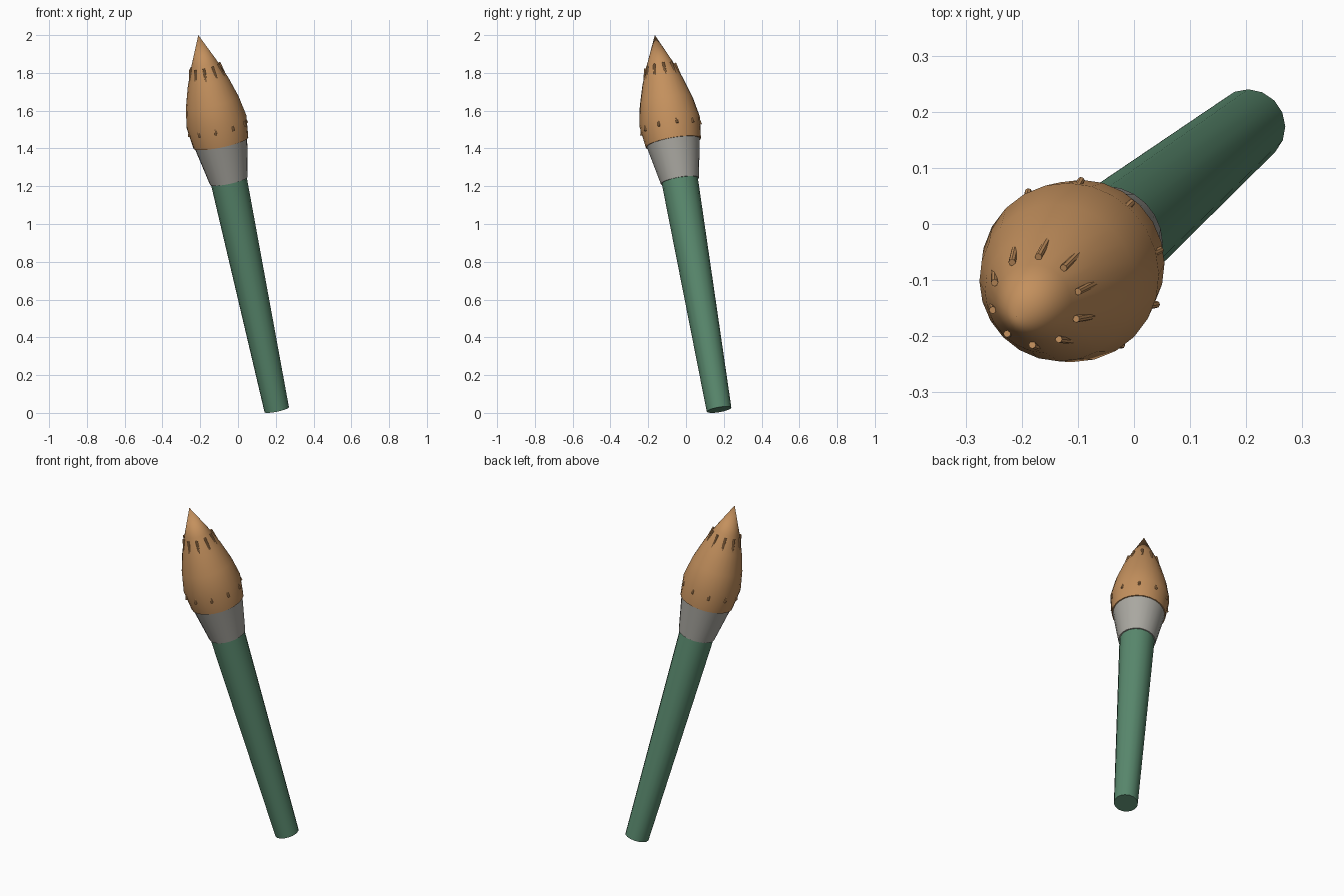
import bpy, bmesh, math
from mathutils import Vector, Matrix

cube = bpy.data.objects.get("Cube")
if cube:
    bpy.data.objects.remove(cube, do_unlink=True)

# The whole brush leans along one axis from the butt end to the tip
BASE = Vector((0.205, 0.175, 0.017))
TIP = Vector((-0.21, -0.165, 2.0))
AXIS = TIP - BASE
LENGTH = AXIS.length
LEAN = Matrix.Translation(BASE) @ Vector((0, 0, 1)).rotation_difference(AXIS).to_matrix().to_4x4()


def material(name, rgb):
    mat = bpy.data.materials.new(name)
    mat.use_nodes = True
    mat.diffuse_color = (*rgb, 1)
    bsdf = next(n for n in mat.node_tree.nodes if n.type == 'BSDF_PRINCIPLED')
    bsdf.inputs["Base Color"].default_value = (*rgb, 1)
    bsdf.inputs["Roughness"].default_value = 0.7
    return mat


def finish(name, bm, mat):
    bmesh.ops.recalc_face_normals(bm, faces=bm.faces)
    mesh = bpy.data.meshes.new(name)
    bm.to_mesh(mesh)
    bm.free()
    mesh.materials.append(mat)
    obj = bpy.data.objects.new(name, mesh)
    bpy.context.collection.objects.link(obj)
    obj.matrix_world = LEAN
    bpy.ops.object.select_all(action='DESELECT')
    obj.select_set(True)
    bpy.context.view_layer.objects.active = obj
    bpy.ops.object.shade_smooth_by_angle(angle=math.radians(35))
    return obj


def lathe(name, profile, sides, mat):
    """Turned solid from (distance, radius) pairs; a zero radius makes a point."""
    bm = bmesh.new()
    rings = []
    for dist, rad in profile:
        count = sides if rad > 0 else 1
        rings.append([bm.verts.new((rad * math.cos(a), rad * math.sin(a), dist))
                      for a in (math.tau * i / sides for i in range(count))])
    for low, high in zip(rings, rings[1:]):
        for i in range(sides):
            j = (i + 1) % sides
            if len(high) == 1:
                bm.faces.new((low[i], low[j], high[0]))
            else:
                bm.faces.new((low[i], low[j], high[j], high[i]))
    for ring in (rings[0], rings[-1]):
        if len(ring) > 1:
            bm.faces.new(ring)
    return finish(name, bm, mat)


green = material("handle green", (0.10, 0.25, 0.155))
grey = material("ferrule grey", (0.40, 0.39, 0.355))
tan = material("bristle tan", (0.55, 0.28, 0.11))

# Turned parts
lathe("handle", [(0, 0.066), (1.27, 0.097)], 16, green)
lathe("ferrule", [(1.255, 0.102), (1.468, 0.143)], 24, grey)
lathe("bristle_head", [(1.463, 0.148), (1.58, 0.162), (1.69, 0.142),
                       (1.80, 0.109), (1.90, 0.069), (LENGTH, 0)], 24, tan)

# Thin strands run through the head and poke out at both ends
bm = bmesh.new()
STRANDS = 10
for k in range(STRANDS):
    a = math.radians(13) + math.tau * k / STRANDS
    out = Vector((math.cos(a), math.sin(a), 0))
    low = out * 0.160 + Vector((0, 0, 1.535))
    high = out * 0.080 + Vector((0, 0, 1.885))
    run = high - low
    turn = Vector((0, 0, 1)).rotation_difference(run).to_matrix().to_4x4()
    bmesh.ops.create_cone(bm, cap_ends=True, segments=8, radius1=0.0065, radius2=0.0065,
                          depth=run.length,
                          matrix=Matrix.Translation((low + high) / 2) @ turn)
finish("bristle_strands", bm, tan)
